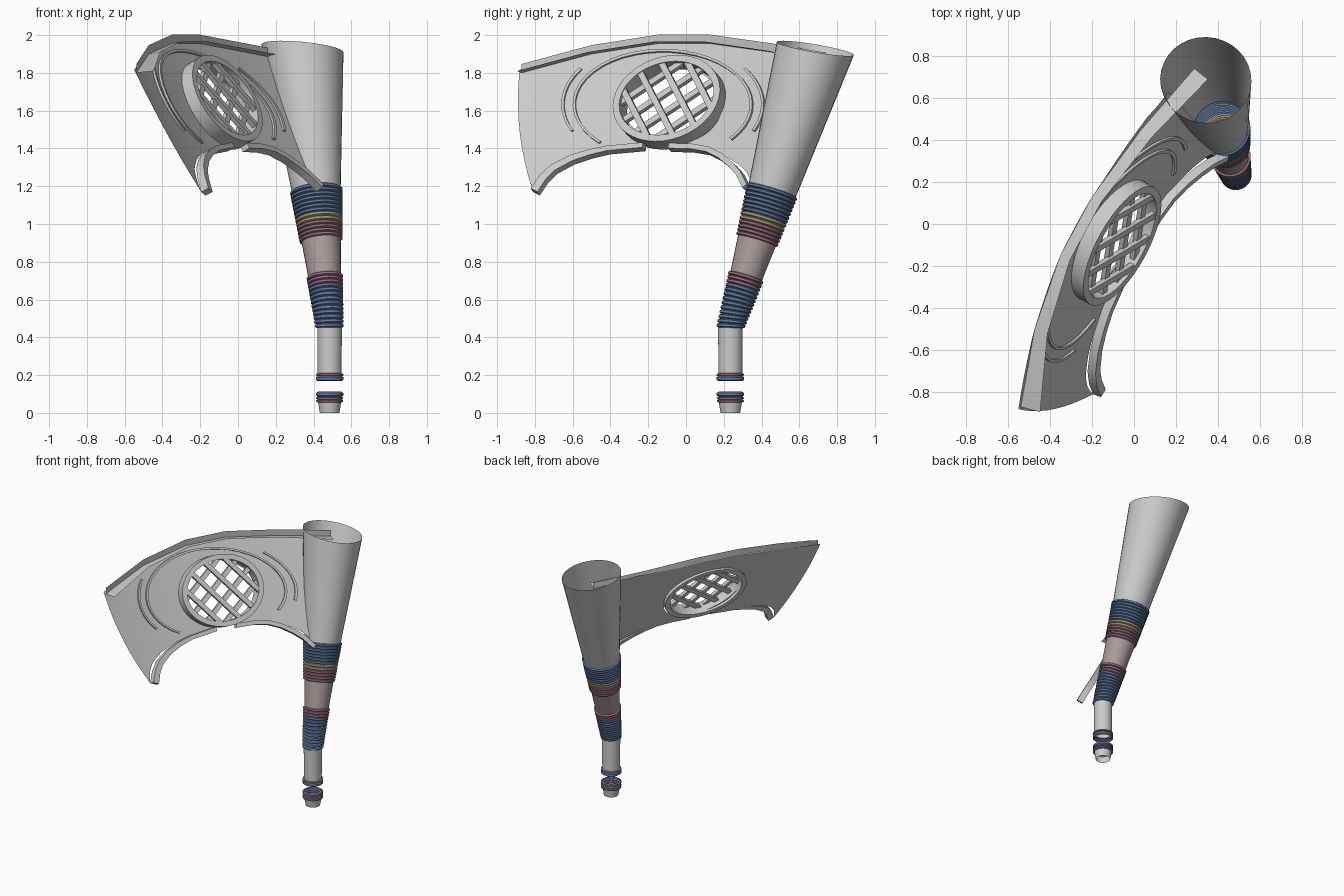
import bpy, bmesh, math
from mathutils import Vector as V

if "Cube" in bpy.data.objects:
    bpy.data.objects.remove(bpy.data.objects["Cube"])


def interp(t, pts):
    """Piecewise linear lookup."""
    if t <= pts[0][0]:
        return pts[0][1]
    for (a, p), (b, q) in zip(pts, pts[1:]):
        if t <= b:
            return p + (q - p) * (t - a) / (b - a)
    return pts[-1][1]


def skin(name, rows, ring=False, loop=False, caps=False, color=None):
    """Join successive rows of points with quads."""
    bm = bmesh.new()
    vs = [[bm.verts.new(p) for p in r] for r in rows]
    n = len(rows[0])
    for i in range(len(vs) if loop else len(vs) - 1):
        a, b = vs[i], vs[(i + 1) % len(vs)]
        for j in range(n if ring else n - 1):
            k = (j + 1) % n
            bm.faces.new((a[j], a[k], b[k], b[j]))
    if caps:
        bm.faces.new(vs[0])
        bm.faces.new(vs[-1])
    bmesh.ops.recalc_face_normals(bm, faces=bm.faces)
    me = bpy.data.meshes.new(name)
    bm.to_mesh(me)
    bm.free()
    ob = bpy.data.objects.new(name, me)
    bpy.context.collection.objects.link(ob)
    if color:
        m = bpy.data.materials.get(color) or bpy.data.materials.new(color)
        m.diffuse_color = COLORS[color]
        m.use_nodes = True
        m.node_tree.nodes["Principled BSDF"].inputs["Base Color"].default_value = m.diffuse_color
        me.materials.append(m)
    bpy.ops.object.select_all(action='DESELECT')
    ob.select_set(True)
    bpy.context.view_layer.objects.active = ob
    bpy.ops.object.shade_smooth_by_angle(angle=math.radians(30))
    return ob


COLORS = {"blue": (0.13, 0.21, 0.38, 1), "sand": (0.42, 0.36, 0.22, 1),
          "pink": (0.38, 0.19, 0.26, 1), "pale": (0.40, 0.33, 0.33, 1)}

# --- leaning tubular leg: axis, radius and cross-sections
RADIUS = [(0, .052), (.06, .062), (.45, .065), (.66, .081), (.9, .103), (1.18, .130), (1.93, .217)]
SIDES = 32


def axis(z):
    d = max(0, z - .45)
    return V((.485 - .097 * d, .235 + .304 * d, z))


def section(z, bulge=0):
    k = min(1, max(0, (z - .42) / .2))
    t = V((-.097 * k, .304 * k, 1)).normalized()
    x = (V((1, 0, 0)) - t * t.x).normalized()
    y = t.cross(x)
    r = interp(z, RADIUS) + bulge
    return [axis(z) + r * (math.cos(a) * x + math.sin(a) * y)
            for a in (2 * math.pi * i / SIDES for i in range(SIDES))]


def tube(name, z0, z1, color=None):
    skin(name, [section(z0), section(z1)], ring=True, color=color)


def ribbed(name, z0, z1, count, color):
    h = (z1 - z0) / count
    rows = []
    for i in range(count):
        z = z0 + i * h
        rows += [section(z), section(z + .25 * h, .01), section(z + .75 * h, .01)]
    skin(name, rows + [section(z1)], ring=True, color=color)


tube("foot_tip", 0, .055)
ribbed("foot_ring_pink", .055, .085, 2, "pink")
ribbed("foot_ring_blue", .085, .112, 1, "blue")
ribbed("ankle_ring_blue", .168, .195, 1, "blue")
ribbed("ankle_ring_pink", .195, .21, 1, "pink")
tube("lower_tube", .21, .45)
ribbed("lower_ribs_blue", .45, .665, 10, "blue")
ribbed("lower_ribs_pink", .665, .725, 3, "pink")
tube("middle_tube", .725, .91, "pale")
ribbed("upper_ribs_pink", .91, .99, 4, "pink")
ribbed("upper_ribs_sand", .99, 1.035, 2, "sand")
ribbed("upper_ribs_blue", 1.035, 1.18, 7, "blue")

# flared open tube with an uneven top edge
mouth = []
for i in range(SIDES):
    a = 2 * math.pi * i / SIDES
    z = 1.93 - .035 * math.sin(a) - .02 * math.cos(a)
    mouth.append(axis(z) + .215 * V((math.cos(a), math.sin(a), 0)))
skin("flared_tube", [section(1.18), mouth], ring=True)


# --- curved sloping panel: surface and normal over (y, z)
def surf(y, z):
    return V((-.24 + .55 * y + .17 * y * y + (.6 + .1 * y) * (1.9 - z), y, z))


def normal(y, z):
    return V((1, -(.55 + .34 * y + .1 * (1.9 - z)), .6 + .1 * y)).normalized()


TOP = [(-.87, 1.80), (-.5, 1.9), (-.15, 1.955), (.13, 1.955), (.45, 1.91), (.74, 1.86)]
ARCH = [(-.81, 1.17), (-.76, 1.24), (-.7, 1.295), (-.6, 1.345), (-.5, 1.375), (-.4, 1.395), (-.21, 1.412),
        (-.07, 1.408), (.05, 1.405), (.14, 1.39), (.21, 1.355), (.27, 1.305), (.31, 1.26), (.345, 1.19)]
YC, ZC, HA, HB = -.07, 1.63, .26, .205


def bowed(c, z):
    """Panel point, with the two side edges bowed outwards."""
    left = min(1, max(0, (-.45 - c) / .36))
    right = max(0, (c - .2) / .14)
    y = c - left * (.08 - .35 * (z - 1.65) ** 2) + right * .4 * (z - 1.19)
    return surf(y, z)


cols = sorted([-.81 + 1.15 * i / 56 for i in range(57)]
              + [YC + HA * math.cos(math.pi * i / 24) for i in range(25)])
upper, lower = [], []
for c in cols:
    half = HB * math.sqrt(max(0, 1 - ((c - YC) / HA) ** 2))
    top = interp(c + (.09 if c > .3 else 0), TOP)
    bot = min(interp(c, ARCH), ZC - half - .005)
    upper.append([bowed(c, ZC + half + (top - ZC - half) * k / 6) for k in range(7)])
    lower.append([bowed(c, bot + (ZC - half - bot) * k / 6) for k in range(7)])
skin("panel_upper", upper)
skin("panel_lower", lower)

# top channel rim (floor and back wall)
rows = []
for y, z in TOP:
    p, n = surf(y, z), normal(y, z)
    flat = V((n.x, n.y, 0)).normalized()
    rows.append([p + flat * (.05 + .06 * y * y) + V((0, 0, .01)), p, p + V((0, 0, .047))])
skin("top_rim", rows)

# arch trim in two pieces
for name, pts in (("arch_trim_front", ARCH[:7]), ("arch_trim_back", ARCH[7:])):
    rows = []
    for i, (y, z) in enumerate(pts):
        n = normal(y, z)
        j, k = max(0, i - 1), min(len(pts) - 1, i + 1)
        t = (surf(*pts[k]) - surf(*pts[j])).normalized()
        inward = t.cross(n).normalized()
        if inward.z > 0:
            inward = -inward
        w = .03 + .04 * max(0, -y - .4)
        p = surf(y, z)
        rows.append([p, p + n * .045, p + n * .045 + inward * w, p + inward * w])
    skin(name, rows, ring=True, caps=True)


# raised oval ribs around the window
def oval_rib(name, a, b, a0, a1):
    rows = []
    for i in range(33):
        g = math.radians(a0 + (a1 - a0) * i / 32)
        row = []
        for s, d in ((-.007, 0), (-.007, .012), (.007, .012), (.007, 0)):
            y, z = -.12 + (a + s) * math.cos(g), 1.63 + (b + s) * math.sin(g)
            row.append(surf(y, z) + normal(y, z) * d)
        rows.append(row)
    skin(name, rows, ring=True, caps=True)


oval_rib("oval_rib_inner", .47, .285, -40, 225)
oval_rib("oval_rib_outer_back", .53, .33, -25, 35)
oval_rib("oval_rib_outer_front", .53, .33, 145, 205)

# window frame
C, N = surf(YC, ZC), normal(YC, ZC)
U = V((-N.y, N.x, 0)).normalized()
W = N.cross(U)
A, B = .28, .22
rows = []
for i in range(40):
    g = 2 * math.pi * i / 40
    rows.append([C + U * (A + e) * math.cos(g) + W * (B + e) * math.sin(g) + N * d
                 for e, d in ((0, -.015), (.038, -.015), (.038, .08), (0, .08))])
skin("window_frame", rows, ring=True, loop=True)

# crossed lattice bars, trimmed to the oval
for deg, d0 in ((38, .035), (-52, .05)):
    g = math.radians(deg)
    du, dw = math.cos(g), math.sin(g)
    for i in range(4):
        off = (i - 1.5) * (.11 if deg > 0 else .125)
        pu, pw = -dw * off, du * off
        qa = (du / A) ** 2 + (dw / B) ** 2
        qb = pu * du / A ** 2 + pw * dw / B ** 2
        qc = (pu / A) ** 2 + (pw / B) ** 2 - 1
        root = math.sqrt(max(0, qb * qb - qa * qc))
        rows = []
        for s in (-1, 1):
            t = (-qb + s * root) / qa + s * .012
            mid = C + U * (pu + du * t) + W * (pw + dw * t)
            side = (W * du - U * dw) * .017
            rows.append([mid - side + N * d0, mid + side + N * d0,
                         mid + side + N * (d0 + .025), mid - side + N * (d0 + .025)])
        skin("lattice_bar", rows, ring=True, caps=True)
